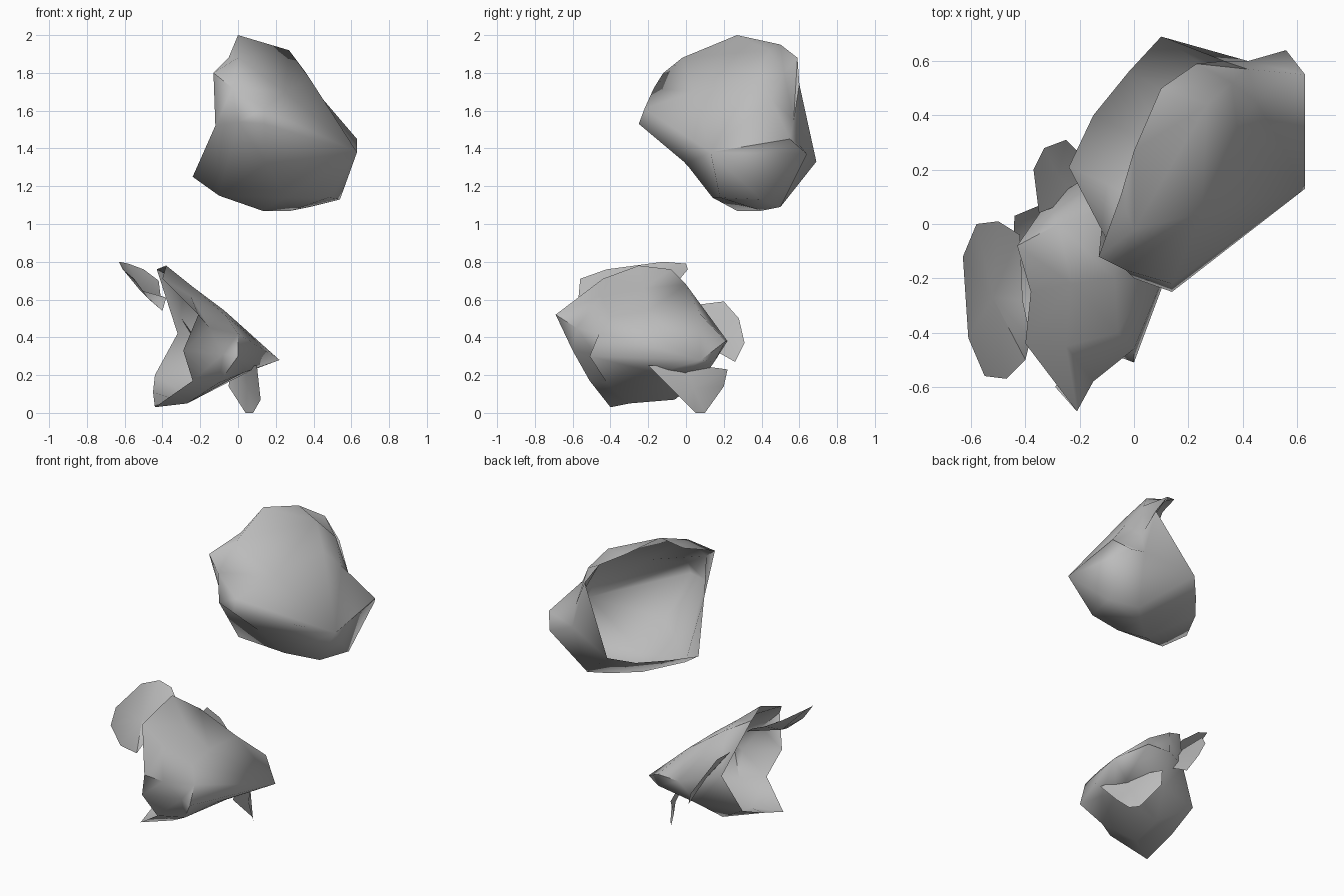
import bpy
import bmesh
import math
from mathutils import Vector

# Remove the default object
default_cube = bpy.data.objects.get("Cube")
if default_cube:
    bpy.data.objects.remove(default_cube, do_unlink=True)


def make_material(name, colour):
    material = bpy.data.materials.new(name)
    material.use_nodes = True
    material.diffuse_color = colour
    shader = material.node_tree.nodes["Principled BSDF"]
    shader.inputs["Base Color"].default_value = colour
    shader.inputs["Roughness"].default_value = .8
    return material


grey = make_material("plain grey", (.5, .5, .5, 1))


def open_shell(name, rings, tip, base_height=0):
    """Loft matching rings from the open rim inward and close them at the tip."""
    bm = bmesh.new()
    offset = Vector((0, 0, base_height))
    loops = [[bm.verts.new(Vector(point) + offset) for point in ring] for ring in rings]
    tip_vert = bm.verts.new(Vector(tip) + offset)
    count = len(rings[0])

    for outer, inner in zip(loops, loops[1:]):
        for i in range(count):
            j = (i + 1) % count
            bm.faces.new((outer[i], outer[j], inner[j], inner[i]))

    last = loops[-1]
    for i in range(count):
        bm.faces.new((last[i], last[(i + 1) % count], tip_vert))

    # Split bent quads along their shorter diagonal
    bmesh.ops.triangulate(bm, faces=bm.faces[:], quad_method="SHORT_EDGE")
    bmesh.ops.recalc_face_normals(bm, faces=bm.faces[:])

    mesh = bpy.data.meshes.new(name)
    bm.to_mesh(mesh)
    bm.free()
    mesh.materials.append(grey)
    shell = bpy.data.objects.new(name, mesh)
    bpy.context.collection.objects.link(shell)

    # Smooth shading with only the hardest creases kept sharp
    bpy.ops.object.select_all(action="DESELECT")
    shell.select_set(True)
    bpy.context.view_layer.objects.active = shell
    bpy.ops.object.shade_smooth_by_angle(angle=math.radians(70))
    return shell


# Upper shell: a deep cup that opens to the back right
upper_rim = [
    (0, .27, 1), (-.05, .1, .88), (-.13, -.12, .8), (-.12, -.02, .52),
    (-.24, .21, .25), (-.15, .4, .27), (-.02, .56, .28), (.1, .69, .33),
    (.33, .6, .74), (.23, .59, .88), (.1, .5, .95),
]
upper_wall = [
    (.27, .44, .92), (0, -.02, .88), (-.03, -.17, .72), (0, -.2, .54),
    (-.1, .15, .15), (.13, .27, .07), (.28, .4, .07), (.38, .5, .09),
    (.42, .6, .42), (.42, .57, .55), (.36, .52, .8),
]
upper_end = [
    (.38, .36, .77), (.25, .04, .7), (.14, -.22, .61), (.14, -.25, .53),
    (.15, 0, .32), (.25, .14, .14), (.48, .18, .14), (.54, .4, .13),
    (.56, .64, .37), (.63, .55, .45), (.45, .45, .66),
]
open_shell("upper_shell", [upper_rim, upper_wall, upper_end], (.63, .13, .38), base_height=1)

# Lower shell: a pointed cup that opens to the right
lower_rim = [
    (-.38, -.25, .78), (-.4, -.44, .71), (-.21, -.69, .52), (-.29, -.6, .33),
    (-.24, -.51, .17), (-.44, -.4, .03), (-.45, -.18, .11), (-.44, .03, .2),
    (-.32, .08, .42), (-.43, -.08, .76),
]
lower_wall = [
    (-.23, -.22, .66), (-.25, -.45, .62), (-.15, -.58, .45), (-.08, -.48, .31),
    (-.1, -.42, .16), (-.27, -.3, .05), (-.23, -.06, .07), (-.15, .1, .2),
    (-.1, .22, .38), (-.28, 0, .68),
]
lower_end = [
    (-.07, -.2, .54), (-.06, -.4, .51), (0, -.46, .42), (0, -.51, .3),
    (.03, -.27, .24), (.02, -.15, .21), (.06, 0, .22), (.1, .15, .27),
    (.06, .21, .38), (-.06, .07, .53),
]
open_shell("lower_shell", [lower_rim, lower_wall, lower_end], (.22, .08, .28))

# Side flake: a shallow dish beside the top of the lower shell
side_rim = [
    (-.58, 0, .79), (-.5, .01, .76), (-.42, -.04, .7), (-.41, -.28, .62),
    (-.38, -.42, .61), (-.4, -.5, .54), (-.47, -.57, .6), (-.55, -.56, .71),
    (-.61, -.42, .76), (-.63, -.12, .8),
]
open_shell("side_flake", [side_rim], (-.52, -.27, .65))

# Back flake: a small curved sheet behind the lower shell
back_rim = [
    (-.35, .04, .57), (-.37, .2, .59), (-.33, .28, .5), (-.25, .31, .37),
    (-.2, .26, .27), (-.2, .1, .36),
]
open_shell("back_flake", [back_rim], (-.28, .18, .44))

# Bottom flake: a thin sheet hanging under the lower shell
bottom_rim = [
    (.1, -.2, .25), (.12, -.02, .07), (.08, .05, 0), (.04, .1, 0),
    (-.05, .2, .14), (-.04, .22, .23), (.03, 0, .26),
]
open_shell("bottom_flake", [bottom_rim], (.05, .04, .13))
